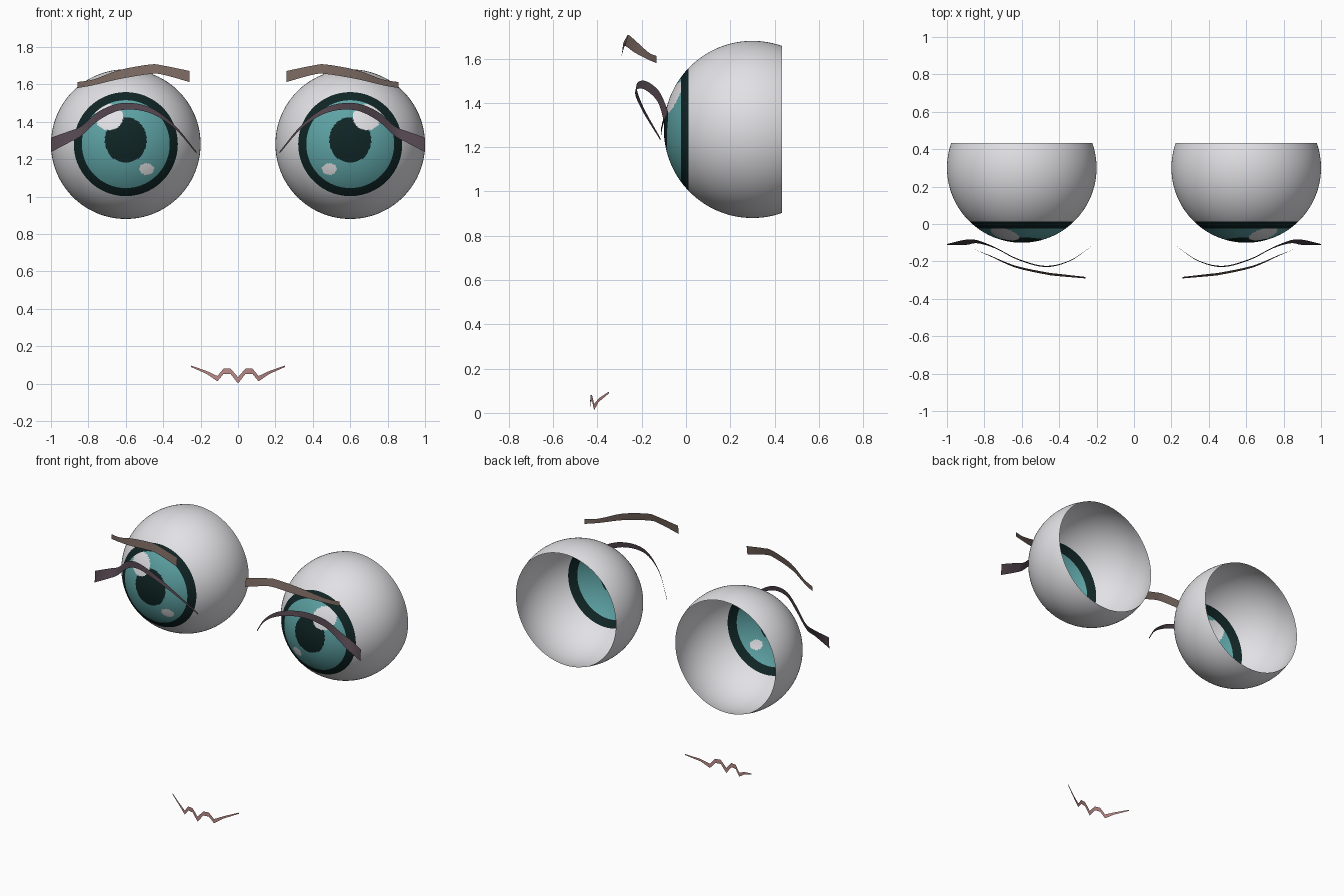
import bpy
import bmesh
from math import asin, acos, sin, cos, tau
from mathutils import Vector

cube = bpy.data.objects.get("Cube")
if cube:
    bpy.data.objects.remove(cube, do_unlink=True)


def material(name, rgb):
    mat = bpy.data.materials.new(name)
    mat.use_nodes = True
    colour = (*rgb, 1)
    mat.diffuse_color = colour
    bsdf = mat.node_tree.nodes["Principled BSDF"]
    bsdf.inputs["Base Color"].default_value = colour
    bsdf.inputs["Roughness"].default_value = 0.7
    return mat


WHITE = material("eye white", (0.76, 0.75, 0.78))
TEAL = material("iris teal", (0.11, 0.36, 0.37))
DARK = material("dark teal", (0.005, 0.018, 0.018))
LASH = material("lash plum", (0.085, 0.06, 0.075))
BROW = material("brow brown", (0.19, 0.135, 0.115))
LIP = material("lip pink", (0.50, 0.26, 0.25))


def finish(bm, name, mats):
    mesh = bpy.data.meshes.new(name)
    bm.to_mesh(mesh)
    bm.free()
    for mat in mats:
        mesh.materials.append(mat)
    for poly in mesh.polygons:
        poly.use_smooth = True
    obj = bpy.data.objects.new(name, mesh)
    bpy.context.collection.objects.link(obj)
    return obj


# Eyeball: open-backed sphere, coloured in rings and ellipses around the gaze axis
RADIUS, SEGMENTS = 0.40, 128
CENTRE_Y, CENTRE_Z, EYE_X = 0.30, 1.28, 0.60


def in_ellipse(u, z, cu, cz, ru, rz):
    return ((u - cu) / ru) ** 2 + ((z - cz) / rz) ** 2 < 1


def eye_colour(u, z, angle, iris_edge, ring_edge):
    if angle > ring_edge:
        return 0
    if angle > iris_edge:
        return 2
    if in_ellipse(u, z, 0.09, 0.145, 0.075, 0.07) or in_ellipse(u, z, -0.112, -0.133, 0.038, 0.031):
        return 0
    return 2 if in_ellipse(u, z, 0, 0.022, 0.112, 0.122) else 1


def eyeball(name, side):
    iris, ring, rim = asin(0.235 / RADIUS), asin(0.278 / RADIUS), acos(-0.335)
    angles = [iris * i / 48 for i in range(1, 49)]
    angles += [iris + (ring - iris) * i / 3 for i in range(1, 4)]
    angles += [ring + (rim - ring) * i / 20 for i in range(1, 21)]
    bm = bmesh.new()
    pole = bm.verts.new((side * EYE_X, CENTRE_Y - RADIUS, CENTRE_Z))
    previous, last = None, 0
    for angle in angles:
        r = RADIUS * sin(angle)
        loop = [bm.verts.new((side * EYE_X + r * cos(tau * k / SEGMENTS),
                              CENTRE_Y - RADIUS * cos(angle),
                              CENTRE_Z + r * sin(tau * k / SEGMENTS))) for k in range(SEGMENTS)]
        for k in range(SEGMENTS):
            n = (k + 1) % SEGMENTS
            if previous:
                face = bm.faces.new((previous[k], loop[k], loop[n], previous[n]))
            else:
                face = bm.faces.new((pole, loop[k], loop[n]))
            c = face.calc_center_median()
            face.material_index = eye_colour(side * c.x - EYE_X, c.z - CENTRE_Z,
                                             (angle + last) / 2, iris, ring)
        previous, last = loop, angle
    finish(bm, name, (WHITE, TEAL, DARK))


# Ribbons: thin strips given by outward x, y, top z, bottom z and lean
def smooth_path(points, steps):
    pts = [Vector(p) for p in points]
    pts = [2 * pts[0] - pts[1]] + pts + [2 * pts[-1] - pts[-2]]
    path = []
    for a, b, c, d in zip(pts, pts[1:], pts[2:], pts[3:]):
        for i in range(steps):
            t = i / steps
            path.append(b + (c - a) * (t / 2) + (2 * a - 5 * b + 4 * c - d) * (t * t / 2)
                        + (3 * b - a - 3 * c + d) * (t ** 3 / 2))
    return path + [pts[-2]]


def ribbon(name, path, side, mat):
    bm = bmesh.new()
    pairs = [(bm.verts.new((side * u, y + lean, top)), bm.verts.new((side * u, y - lean, bottom)))
             for u, y, top, bottom, lean in path]
    for (a, b), (c, d) in zip(pairs, pairs[1:]):
        face = bm.faces.new((a, b, d, c))
        face.normal_update()
        if face.normal.y > 0:
            face.normal_flip()
    return finish(bm, name, (mat,))


brow = [(0.858, -0.134, 1.612, 1.580, 0), (0.77, -0.17, 1.627, 1.596, 0.002),
        (0.634, -0.228, 1.676, 1.628, 0.005), (0.47, -0.264, 1.706, 1.655, 0.006),
        (0.40, -0.273, 1.70, 1.651, 0.006), (0.258, -0.287, 1.671, 1.612, 0.004)]
lash = [(1.0, -0.11, 1.315, 1.238, 0.003), (0.90, -0.098, 1.35, 1.29, 0.014),
        (0.837, -0.095, 1.377, 1.325, 0.008), (0.741, -0.128, 1.457, 1.41, 0.003),
        (0.618, -0.19, 1.50, 1.463, 0.003), (0.473, -0.227, 1.478, 1.447, 0.003),
        (0.34, -0.195, 1.382, 1.364, 0.002), (0.222, -0.115, 1.24, 1.23, 0)]

for side, label in ((1, "left"), (-1, "right")):
    eyeball(label + "_eyeball", side)
    ribbon(label + "_eyebrow", smooth_path(brow, 4), side, BROW)
    ribbon(label + "_eyelash", smooth_path(lash, 5), side, LASH)

# Mouth: zigzag strip, mirrored across the middle
half = [(0.25, -0.348, 0.096, 0.088, 0), (0.165, -0.394, 0.066, 0.05, 0),
        (0.11, -0.415, 0.04, 0.012, 0), (0.077, -0.424, 0.08, 0.052, 0),
        (0.04, -0.431, 0.08, 0.052, 0), (0, -0.434, 0.034, 0, 0)]
mirrored = [(-p[0], *p[1:]) for p in reversed(half[:-1])]
ribbon("mouth", half + mirrored, 1, LIP)
